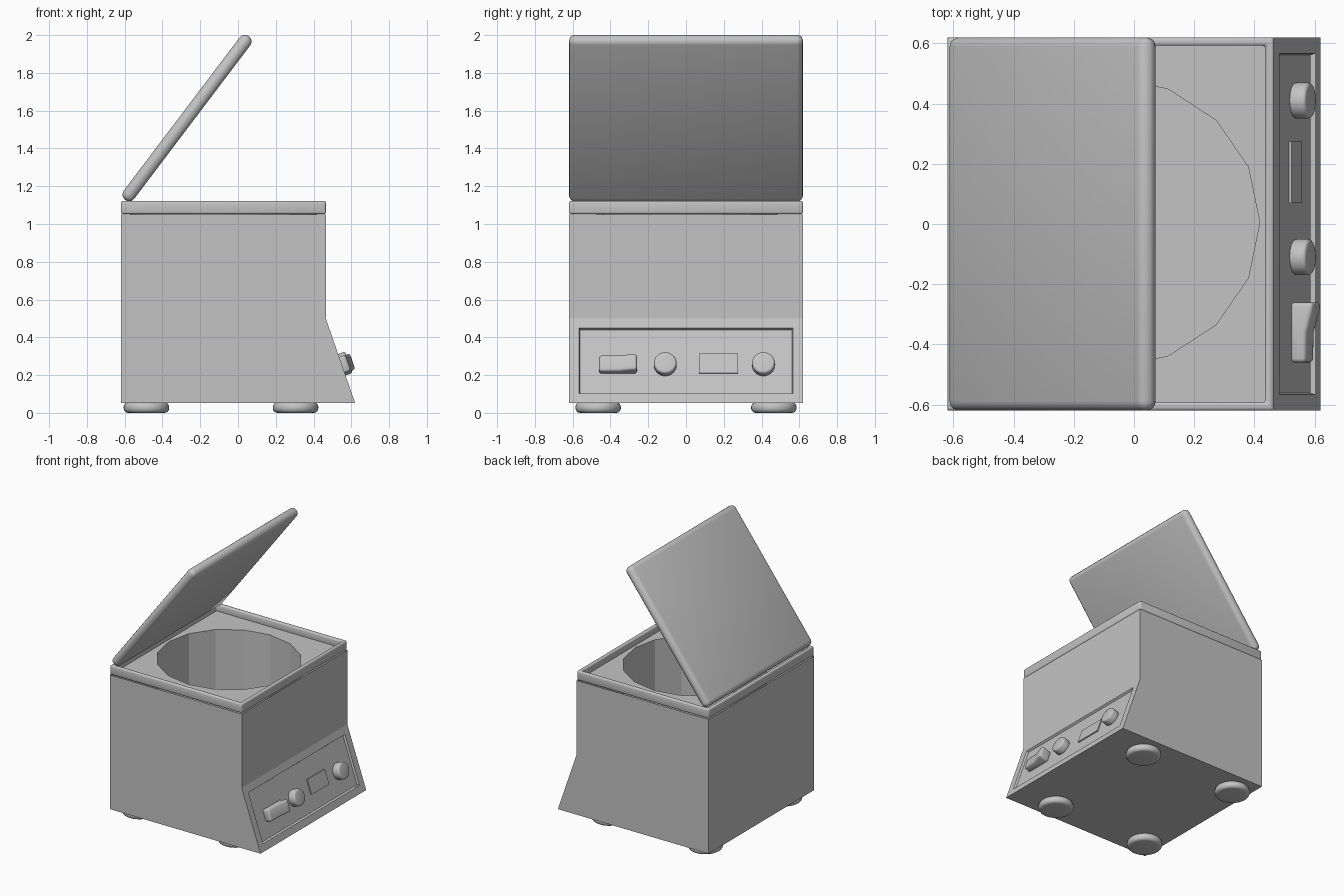
import bpy, bmesh
from math import sin, cos, pi, radians
from mathutils import Matrix, Vector

cube = bpy.data.objects.get("Cube")
if cube:
    bpy.data.objects.remove(cube, do_unlink=True)

grey = bpy.data.materials.new("light_grey")
grey.use_nodes = True
grey.diffuse_color = (0.55, 0.55, 0.55, 1)
grey.node_tree.nodes["Principled BSDF"].inputs["Base Color"].default_value = grey.diffuse_color

UPRIGHT = Matrix.Rotation(pi / 2, 4, "X")  # local XY profile stands in the XZ plane
LEFT, RIGHT, SIDE = -0.62, 0.465, 0.62
BASE, SHOULDER, TOP = 0.052, 0.5, 1.05
MID = (LEFT + RIGHT) / 2


def finish(name, bm, matrix=Matrix(), bevel=0, segments=3, smooth=True):
    """Turn a bmesh into an object, with optional rounded edges."""
    mesh = bpy.data.meshes.new(name)
    bm.to_mesh(mesh)
    bm.free()
    mesh.materials.append(grey)
    obj = bpy.data.objects.new(name, mesh)
    bpy.context.collection.objects.link(obj)
    obj.matrix_world = matrix
    bpy.ops.object.select_all(action="DESELECT")
    obj.select_set(True)
    bpy.context.view_layer.objects.active = obj
    if bevel:
        mod = obj.modifiers.new("rounded_edges", "BEVEL")
        mod.width, mod.segments = bevel, segments
        mod.limit_method, mod.angle_limit = "ANGLE", radians(35)
        bpy.ops.object.modifier_apply(modifier=mod.name)
    if smooth:
        bpy.ops.object.shade_smooth_by_angle(angle=radians(35))
    return obj


def prism(points, half):
    """Profile in XY, extruded both ways along Z."""
    bm = bmesh.new()
    low, high = [[bm.verts.new((x, y, z)) for x, y in points] for z in (-half, half)]
    bm.faces.new(low)
    bm.faces.new(high)
    for i in range(len(points)):
        j = (i + 1) % len(points)
        bm.faces.new((low[i], low[j], high[j], high[i]))
    bmesh.ops.recalc_face_normals(bm, faces=bm.faces)
    return bm


def box(size):
    bm = bmesh.new()
    bmesh.ops.create_cube(bm, size=1)
    bmesh.ops.scale(bm, vec=size, verts=bm.verts)
    return bm


def disc(radius, depth, sides=32):
    bm = bmesh.new()
    bmesh.ops.create_cone(bm, cap_ends=True, segments=sides, radius1=radius,
                          radius2=radius, depth=depth)
    return bm


def rectangle(bm, inset, z):
    x0, x1, y = LEFT + inset, RIGHT - inset, SIDE - inset
    return [bm.verts.new(p) for p in ((x0, -y, z), (x1, -y, z), (x1, y, z), (x0, y, z))]


# Body with a sloped control face, open at the top
bm = prism([(LEFT, BASE), (SIDE, BASE), (RIGHT, SHOULDER), (RIGHT, TOP), (LEFT, TOP)], SIDE)
bm.faces.ensure_lookup_table()
slope = max((f for f in bm.faces if 0.1 < f.normal.y < 0.9), key=lambda f: f.normal.x)
bmesh.ops.inset_individual(bm, faces=[slope], thickness=0.076)
bmesh.ops.inset_individual(bm, faces=[slope], thickness=0.008, depth=-0.015)
lid_face = [f for f in bm.faces if f.normal.y > 0.9]
bmesh.ops.delete(bm, geom=lid_face, context="FACES_ONLY")
finish("body", bm, UPRIGHT, smooth=False)

# Rim around the top
bm = bmesh.new()
loops = [rectangle(bm, inset, z) for inset, z in
         ((0, TOP + 0.002), (0, 1.122), (0.028, 1.122), (0.028, TOP + 0.002))]
for a, b in zip(loops, loops[1:] + loops[:1]):
    for i in range(4):
        j = (i + 1) % 4
        bm.faces.new((a[i], a[j], b[j], b[i]))
bmesh.ops.recalc_face_normals(bm, faces=bm.faces)
finish("top_rim", bm, bevel=0.011)

# Deck with a sixteen-sided well
bm = bmesh.new()
outer = rectangle(bm, 0.015, 1.07)
ring, floor = [[bm.verts.new((MID + 0.495 * cos(i * pi / 8), 0.005 + 0.48 * sin(i * pi / 8), z))
                for i in range(16)] for z in (1.07, 0.2)]
edges = [bm.edges.new((loop[i], loop[(i + 1) % len(loop)]))
         for loop in (outer, ring) for i in range(len(loop))]
bmesh.ops.triangle_fill(bm, edges=edges, use_beauty=True, normal=(0, 0, 1))
for i in range(16):
    j = (i + 1) % 16
    bm.faces.new((ring[i], ring[j], floor[j], floor[i]))
bm.faces.new(floor)
finish("deck_and_well", bm, smooth=False)

# Open lid
tilt = Matrix.Translation((-0.27, 0, 1.561)) @ Matrix.Rotation(radians(-52.9), 4, "Y")
finish("lid", box((RIGHT - LEFT, 2 * SIDE, 0.07)), tilt, bevel=0.032)

# Feet
for x, xname in ((-0.485, "right"), (0.305, "left")):
    for y, yname in ((-0.465, "front"), (0.465, "back")):
        finish(f"{yname}_{xname}_foot", disc(0.12, 0.056), Matrix.Translation((x, y, 0.028)),
               bevel=0.024, segments=4)

# Control panel frame: local X runs along the panel, Y up the slope, Z outward
up = Vector((RIGHT - SIDE, 0, SHOULDER - BASE)).normalized()
along = Vector((0, 1, 0))
out = along.cross(up)


def on_panel(y, z, lift=0):
    t = (z - BASE) / (SHOULDER - BASE)
    point = Vector((SIDE + t * (RIGHT - SIDE), y, z)) + out * (lift - 0.015)
    frame = Matrix((along, up, out)).transposed().to_4x4()
    return Matrix.Translation(point) @ frame


for y, name in ((0.41, "back_knob"), (-0.11, "middle_knob")):
    finish(name, disc(0.06, 0.06), on_panel(y, 0.255, 0.025), bevel=0.012)

finish("display", box((0.205, 0.11, 0.009)), on_panel(0.172, 0.265, 0.004), smooth=False)

# Rocker lever, flared at one end
lever = [(-0.1, -0.005), (0.1, -0.005), (0.1, 0.076), (0.07, 0.072), (0, 0.052), (-0.1, 0.05)]
finish("lever_switch", prism(lever, 0.045), on_panel(-0.36, 0.253) @ UPRIGHT, bevel=0.014)
